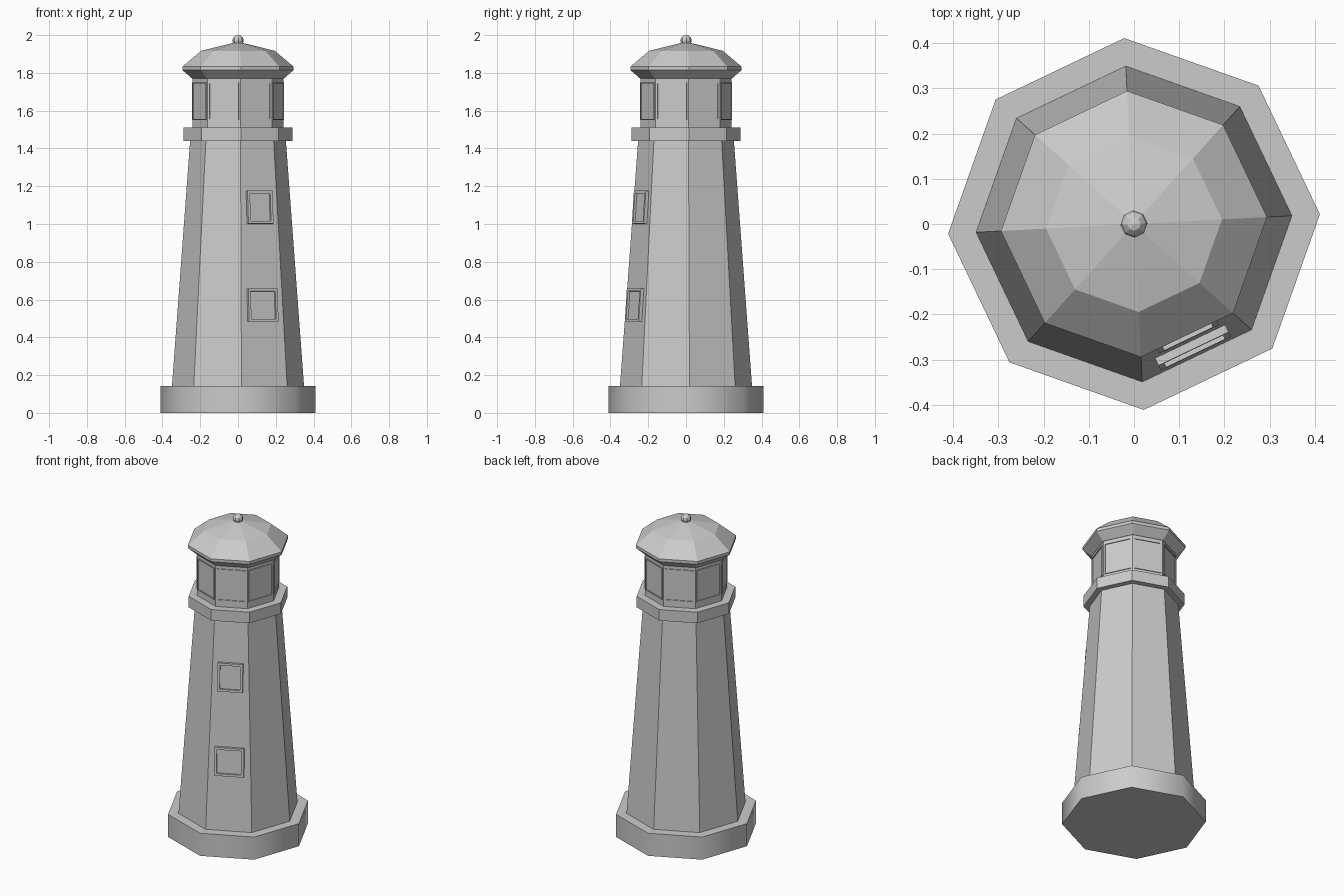
import bpy, bmesh
from math import cos, sin, radians, atan
from mathutils import Matrix

if "Cube" in bpy.data.objects:
    bpy.data.objects.remove(bpy.data.objects["Cube"])

SIDES = 8
TWIST = 3  # the whole tower is turned slightly


def finish(name, bm):
    bmesh.ops.recalc_face_normals(bm, faces=bm.faces)
    mesh = bpy.data.meshes.new(name)
    bm.to_mesh(mesh)
    bm.free()
    ob = bpy.data.objects.new(name, mesh)
    bpy.context.collection.objects.link(ob)
    return ob


def octagonal(name, profile):
    """Closed octagonal solid from (radius, height) pairs, bottom to top."""
    bm = bmesh.new()
    angles = [radians(TWIST + 360 / SIDES * i) for i in range(SIDES)]
    rings = [[bm.verts.new((r * cos(a), r * sin(a), z)) for a in angles]
             for r, z in profile]
    for low, high in zip(rings, rings[1:]):
        for i in range(SIDES):
            j = (i + 1) % SIDES
            bm.faces.new((low[i], low[j], high[j], high[i]))
    bm.faces.new(rings[0])
    bm.faces.new(rings[-1])
    bmesh.ops.remove_doubles(bm, verts=bm.verts, dist=1e-5)
    return finish(name, bm)


def window(name, face, dist, z, w, h, out, border, recess, tilt=0.0):
    """Framed window with a sunken pane, set on octagon side number `face`."""
    bm = bmesh.new()
    bmesh.ops.create_cube(bm, size=1)
    bmesh.ops.scale(bm, vec=(0.03 + out, w, h), verts=bm.verts)
    bmesh.ops.translate(bm, vec=((out - 0.03) / 2, 0, 0), verts=bm.verts)
    bm.normal_update()
    front = max(bm.faces, key=lambda f: f.normal.x)
    bmesh.ops.inset_region(bm, faces=[front], thickness=border)
    pane = bmesh.ops.extrude_face_region(bm, geom=[front])["geom"]
    bmesh.ops.translate(bm, vec=(-recess, 0, 0),
                        verts=[v for v in pane if isinstance(v, bmesh.types.BMVert)])
    bmesh.ops.delete(bm, geom=[front], context='FACES')
    turn = radians(TWIST + 22.5 + 45 * face)
    bm.transform(Matrix.Rotation(turn, 4, 'Z') @ Matrix.Translation((dist, 0, z))
                 @ Matrix.Rotation(-tilt, 4, 'Y'))
    return finish(name, bm)


# Base plinth with softly shaded sides
base = octagonal("base", [(0.412, 0), (0.412, 0.143)])
bpy.context.view_layer.objects.active = base
base.select_set(True)
bpy.ops.object.shade_smooth_by_angle(angle=radians(50))
base.select_set(False)

# Tapered tower and gallery
R0, R1, Z0, Z1 = 0.35, 0.254, 0.143, 1.44
octagonal("tower", [(R0, Z0), (R1, Z1)])
octagonal("gallery", [(0.29, 1.44), (0.29, 1.51)])

# Lantern room and roof
octagonal("lantern_room", [(0.241, 1.51), (0.241, 1.775)])
octagonal("roof", [(0.243, 1.77), (0.295, 1.815), (0.295, 1.833),
                   (0.195, 1.917), (0, 1.965)])

# Tower windows, both on the front-right side
apothem = cos(radians(22.5))
slope = atan((R0 - R1) * apothem / (Z1 - Z0))
for name, z, w in (("lower_window", 0.57, 0.172), ("upper_window", 1.088, 0.147)):
    r = R0 + (R1 - R0) * (z - Z0) / (Z1 - Z0)
    window(name, 6, r * apothem, z, w, 0.175, 0.018, 0.02, 0.012, slope)

# Lantern panes all round
for i in range(SIDES):
    window(f"lantern_pane_{i + 1}", i, 0.241 * apothem, 1.65, 0.168, 0.2,
           0.005, 0.008, 0.01)

# Ball on top
bm = bmesh.new()
bmesh.ops.create_uvsphere(bm, u_segments=8, v_segments=6, radius=0.03)
bm.transform(Matrix.Translation((0, 0, 1.971)) @ Matrix.Rotation(radians(TWIST), 4, 'Z'))
finish("finial_ball", bm)
